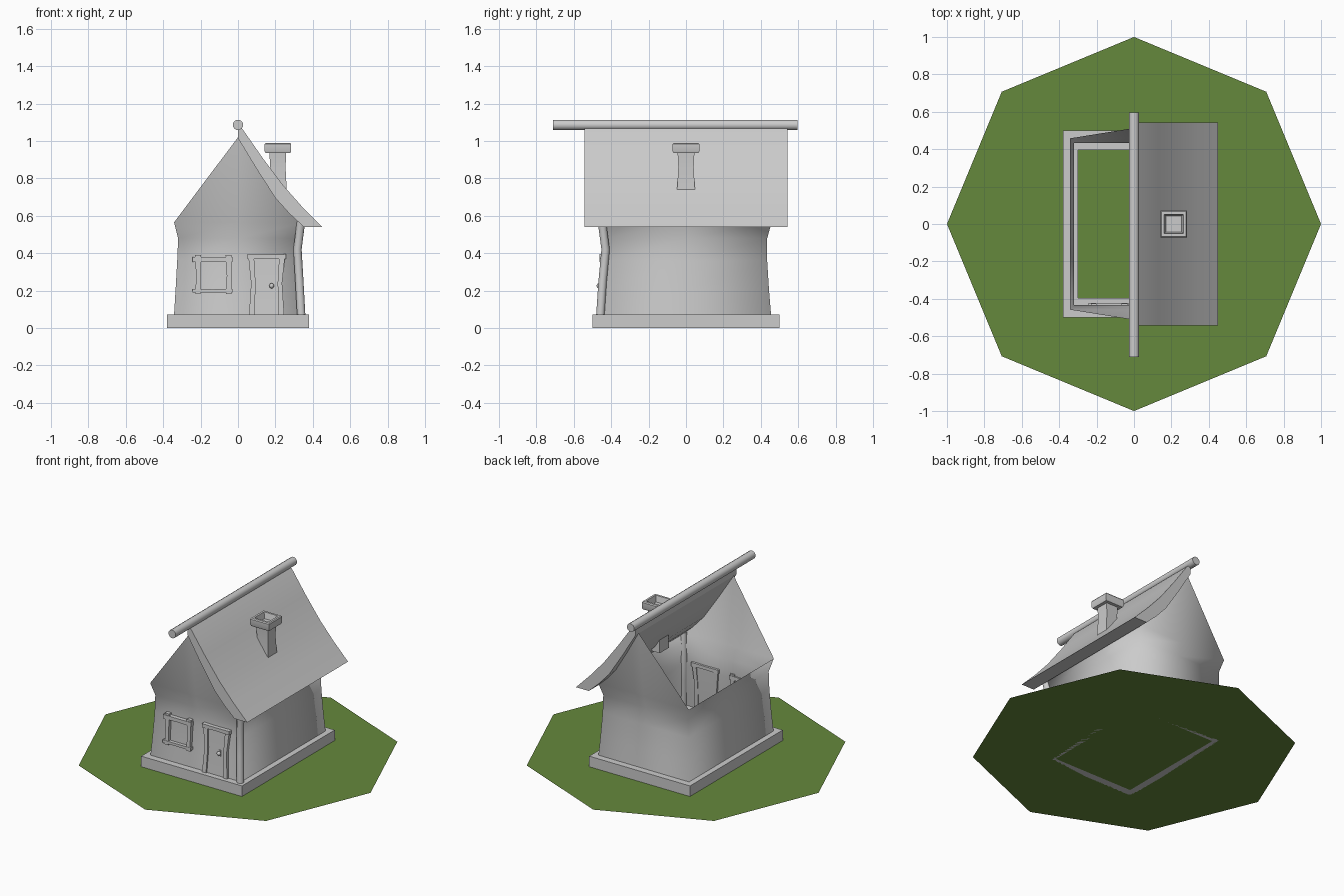
import bpy, bmesh, math
from mathutils import Vector

if "Cube" in bpy.data.objects:
    bpy.data.objects.remove(bpy.data.objects["Cube"])


def finish(name, bm, angle=None):
    bmesh.ops.recalc_face_normals(bm, faces=bm.faces)
    me = bpy.data.meshes.new(name)
    bm.to_mesh(me)
    bm.free()
    ob = bpy.data.objects.new(name, me)
    bpy.context.collection.objects.link(ob)
    if angle:
        bpy.ops.object.select_all(action='DESELECT')
        ob.select_set(True)
        bpy.context.view_layer.objects.active = ob
        bpy.ops.object.shade_smooth_by_angle(angle=math.radians(angle))
    return ob


def loft(name, rings, cap=True, closed=False, angle=None):
    """Skin a list of point rings, optionally capped or closed into a loop."""
    bm = bmesh.new()
    rows = [[bm.verts.new(p) for p in r] for r in rings]
    pairs = list(zip(rows, rows[1:] + rows[:1])) if closed else list(zip(rows, rows[1:]))
    for a, b in pairs:
        n = len(a)
        for i in range(n):
            j = (i + 1) % n
            bm.faces.new((a[i], a[j], b[j], b[i]))
    if cap and not closed:
        bm.faces.new(rows[0])
        bm.faces.new(rows[-1])
    return finish(name, bm, angle)


def rect(hx, hy, z, cx=0, cy=0):
    return [(cx + sx * hx, cy + sy * hy, z) for sx, sy in ((-1, -1), (1, -1), (1, 1), (-1, 1))]


def upright(name, pts):
    """Vertical crooked board: (x, y, z, half width, half depth)."""
    return loft(name, [rect(hx, hy, z, x, y) for x, y, z, hx, hy in pts], angle=30)


def crossbar(name, pts):
    """Horizontal board along x: (x, y, z, half height, half depth)."""
    return loft(name, [[(x, y + sy * hy, z + sz * hz) for sy, sz in ((-1, -1), (1, -1), (1, 1), (-1, 1))]
                       for x, y, z, hz, hy in pts], angle=30)


def rod(name, path, r, n, angle=50):
    """Round post through path points; rings face the overall direction."""
    d = (Vector(path[-1]) - Vector(path[0])).normalized()
    q = Vector((0, 0, 1)).rotation_difference(d)
    rings = [[Vector(p) + q @ Vector((r * math.cos(2 * math.pi * (i + .5) / n),
                                      r * math.sin(2 * math.pi * (i + .5) / n), 0))
              for i in range(n)] for p in path]
    return loft(name, rings, angle=angle)


# Grass octagon
bm = bmesh.new()
bmesh.ops.create_circle(bm, cap_ends=True, segments=8, radius=1)
grass = finish("grass", bm)
if grass.data.polygons[0].normal.z < 0:
    grass.data.flip_normals()
mat = bpy.data.materials.new("grass_green")
mat.diffuse_color = (0.13, 0.25, 0.045, 1)
mat.use_nodes = True
mat.node_tree.nodes["Principled BSDF"].inputs["Base Color"].default_value = mat.diffuse_color
grass.data.materials.append(mat)

# Foundation ring
loft("foundation", [rect(.38, .5, 0), rect(.38, .5, .072), rect(.3, .395, .072), rect(.3, .395, 0)],
     closed=True)

# Thin waisted walls, open on top, with flared gables
bm = bmesh.new()
levels = [(.07, .342, .455), (.2, .334, .444), (.36, .325, .434), (.48, .32, .434), (.565, .342, .458)]
rows = []
for z, hx, hy in levels:
    ring = [(-hx, -hy), (0, -hy), (hx, -hy), (hx, 0), (hx, hy), (0, hy), (-hx, hy), (-hx, 0)]
    rows.append([bm.verts.new((x, y, z)) for x, y in ring])
for a, b in zip(rows, rows[1:]):
    for i in range(8):
        j = (i + 1) % 8
        bm.faces.new((a[i], a[j], b[j], b[i]))
top = rows[-1]
for l, m, r, s in ((0, 1, 2, -1), (4, 5, 6, 1)):
    apex = bm.verts.new((0, s * .513, 1.02))
    bm.faces.new((top[l], top[m], apex))
    bm.faces.new((top[m], top[r], apex))
finish("walls", bm, 100)

# Single roof slope: bent slab profile run along y
profile = [(0, 1.085), (.027, 1.06), (.13, .912), (.24, .765), (.34, .652), (.45, .54),
           (.353, .54), (.275, .612), (.2, .695), (.1, .85), (0, 1.015)]
loft("roof", [[(x, y, z) for x, z in profile] for y in (-.543, 0, .543)], angle=30)

# Ridge pole and corner post
rod("ridge_pole", [(0, -.71, 1.086), (0, .597, 1.086)], .028, 12)
rod("corner_post", [(.338, -.458, .07), (.328, -.446, .25), (.318, -.43, .42), (.337, -.45, .57)], .024, 8)

# Chimney stack and hollow cap
cx = .213
loft("chimney_stack", [rect(h, h, z, cx) for h, z in ((.05, .66), (.047, .75), (.041, .86), (.045, .94))],
     angle=30)
loft("chimney_cap", [rect(h, h, z, cx) for h, z in
                     ((.045, .935), (.066, .935), (.071, .945), (.071, .983), (.066, .99),
                      (.052, .99), (.042, .95))], angle=30)

# Window frame of crooked boards
for side, x in (("left", -.214), ("right", -.05)):
    upright("window_%s_bar" % side, [(x, -.45, .182, .014, .017), (x + .002, -.447, .28, .012, .015),
                                     (x, -.442, .392, .016, .017)])
for side, z, y, h in (("top", .366, -.443, .014), ("bottom", .199, -.448, .01)):
    crossbar("window_%s_bar" % side, [(-.242, y, z, h, .02), (-.135, y, z, h * .85, .018),
                                      (-.03, y, z, h, .02)])

# Door panel, jambs, lintel and knob
upright("door", [(.153, -.454, .07, .072, .008), (.153, -.442, .22, .066, .008), (.153, -.436, .375, .072, .008)])
for side, s in (("left", -1), ("right", 1)):
    upright("door_%s_jamb" % side, [(.153 + s * .079, -.456, .07, .015, .016),
                                    (.153 + s * .071, -.445, .24, .012, .016),
                                    (.153 + s * .082, -.438, .375, .015, .016)])
crossbar("door_lintel", [(.05, -.44, .382, .013, .022), (.153, -.44, .382, .011, .02),
                         (.256, -.44, .382, .013, .022)])
upright("lock_plate", [(.18, -.45, .205, .008, .006), (.18, -.45, .245, .008, .006)])
bm = bmesh.new()
bmesh.ops.create_uvsphere(bm, u_segments=10, v_segments=6, radius=.014)
bmesh.ops.translate(bm, vec=(.18, -.464, .226), verts=bm.verts)
finish("door_knob", bm, 60)
